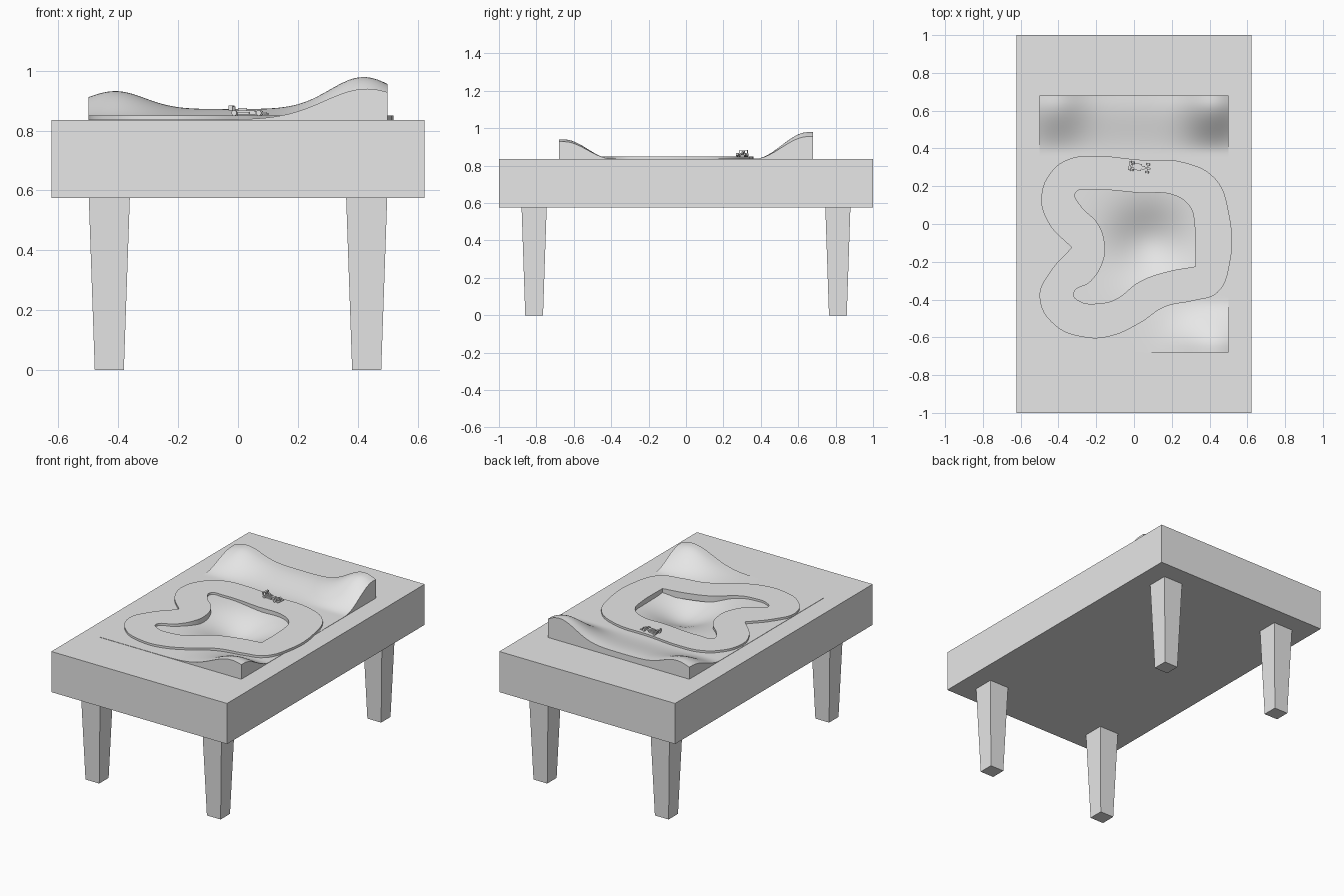
import bpy, bmesh, math
from mathutils import Matrix, Vector

old = bpy.data.objects.get("Cube")
if old:
    bpy.data.objects.remove(old, do_unlink=True)

grey = bpy.data.materials.new("plain_grey")
grey.use_nodes = True
GREY = (0.8, 0.8, 0.8, 1)
grey.diffuse_color = GREY
grey.node_tree.nodes["Principled BSDF"].inputs["Base Color"].default_value = GREY

TOP, UNDER = 0.835, 0.575
HALF_X, HALF_Y = 0.5, 0.68


def finish(name, bm):
    bmesh.ops.recalc_face_normals(bm, faces=bm.faces)
    mesh = bpy.data.meshes.new(name)
    bm.to_mesh(mesh)
    bm.free()
    mesh.materials.append(grey)
    ob = bpy.data.objects.new(name, mesh)
    bpy.context.collection.objects.link(ob)
    return ob


def smooth(ob, degrees):
    bpy.ops.object.select_all(action='DESELECT')
    ob.select_set(True)
    bpy.context.view_layer.objects.active = ob
    bpy.ops.object.shade_smooth_by_angle(angle=math.radians(degrees))


def box(bm, centre, size, taper=1):
    made = bmesh.ops.create_cube(bm, size=1)["verts"]
    for v in made:
        k = taper if v.co.z < 0 else 1
        v.co = Vector(centre) + Vector((v.co.x * size[0] * k, v.co.y * size[1] * k, v.co.z * size[2]))


# Table body, with an opening in the top for the landscape
bm = bmesh.new()
box(bm, (0, 0, (TOP + UNDER) / 2), (1.245, 2, TOP - UNDER))
bm.normal_update()
lid = max(bm.faces, key=lambda f: f.calc_center_median().z)
bmesh.ops.inset_individual(bm, faces=[lid], thickness=0.1)
for v in lid.verts:
    v.co.x = math.copysign(HALF_X, v.co.x)
    v.co.y = math.copysign(HALF_Y, v.co.y)
bmesh.ops.delete(bm, geom=[lid], context='FACES_ONLY')
finish("table_body", bm)

# Four tapered legs
for sx, side in ((-1, "right"), (1, "left")):
    for sy, end in ((-1, "front"), (1, "back")):
        bm = bmesh.new()
        box(bm, (sx * 0.43, sy * 0.812, UNDER / 2), (0.137, 0.134, UNDER), 0.71)
        finish(f"{end}_{side}_leg", bm)


# Landscape: back ridge, front hill and central hollow
def ease(a, b, t):
    t = min(max((t - a) / (b - a), 0), 1)
    return t * t * (3 - 2 * t)


def bell(t, centre, width):
    return math.exp(-((t - centre) / width) ** 2)


def height(x, y):
    ridge = 0.035 + 0.06 * bell(x, -0.41, 0.14) + 0.107 * bell(x, 0.42, 0.16)
    hill = 0.103 * bell(x, 0.43, 0.2)
    hollow = 0.09 * bell(x, 0.08, 0.2) * bell(y, -0.1, 0.19)
    return (TOP + 0.002 + ridge * ease(0.37, 0.65, y)
            + hill * ease(0.4, 0.65, -y) - hollow)


bm = bmesh.new()
bmesh.ops.create_grid(bm, x_segments=60, y_segments=80, size=1)
for v in bm.verts:
    v.co.x *= HALF_X
    v.co.y *= HALF_Y
    v.co.z = height(v.co.x, v.co.y)
rim = [e for e in bm.edges if e.is_boundary]
skirt = bmesh.ops.extrude_edge_only(bm, edges=rim)["geom"]
for v in skirt:
    if isinstance(v, bmesh.types.BMVert):
        v.co.z = TOP - 0.02
land = finish("landscape", bm)
smooth(land, 40)

# Race track: filled outline with a hole, raised above the ground
outer = [(-.21, .36), (.03, .34), (.27, .325), (.43, .24), (.5, .07), (.505, -.22),
         (.44, -.365), (.32, -.405), (.16, -.44), (.03, -.525), (-.13, -.595),
         (-.26, -.6), (-.42, -.535), (-.5, -.385), (-.445, -.255), (-.33, -.125),
         (-.455, .01), (-.49, .15), (-.43, .285), (-.34, .345)]
inner = [(-.31, .165), (-.23, .18), (.03, .165), (.22, .15), (.3, .085), (.32, 0),
         (.325, -.225), (.165, -.255), (.03, -.305), (-.1, -.4), (-.18, -.42),
         (-.285, -.41), (-.32, -.37), (-.23, -.305), (-.165, -.2), (-.155, -.11),
         (-.19, 0), (-.285, .1)]
corners = {outer[15], inner[6]}
curve = bpy.data.curves.new("race_track", 'CURVE')
curve.dimensions = '2D'
curve.fill_mode = 'BOTH'
curve.resolution_u = 6
curve.extrude = 0.02
for loop in (outer, inner):
    spline = curve.splines.new('BEZIER')
    spline.bezier_points.add(len(loop) - 1)
    spline.use_cyclic_u = True
    for point, xy in zip(spline.bezier_points, loop):
        point.co = (*xy, 0)
        kind = 'VECTOR' if xy in corners else 'AUTO'
        point.handle_left_type = point.handle_right_type = kind
curve.materials.append(grey)
track = bpy.data.objects.new("race_track", curve)
track.location.z = TOP - 0.005
bpy.context.collection.objects.link(track)
bpy.ops.object.select_all(action='DESELECT')
track.select_set(True)
bpy.context.view_layer.objects.active = track
bpy.ops.object.convert(target='MESH')
smooth(bpy.context.object, 35)

# Small open-wheel car, nose towards +x
place = Matrix.Translation((0.035, 0.3, TOP + 0.015)) @ Matrix.Rotation(math.radians(-8), 4, 'Z')
bm = bmesh.new()
box(bm, (-0.012, 0, 0.011), (0.07, 0.018, 0.014))
box(bm, (-0.015, 0, 0.008), (0.04, 0.036, 0.009))
box(bm, (-0.02, 0, 0.02), (0.03, 0.008, 0.01))
box(bm, (0.04, 0, 0.009), (0.045, 0.009, 0.007))
box(bm, (0.06, 0, 0.005), (0.012, 0.05, 0.003))
box(bm, (-0.057, 0, 0.03), (0.012, 0.044, 0.003))
for s in (-1, 1):
    box(bm, (-0.057, s * 0.021, 0.026), (0.014, 0.002, 0.016))
    box(bm, (-0.05, s * 0.006, 0.02), (0.01, 0.003, 0.02))
bm.transform(place)
finish("car_body", bm)

# Wheels
bm = bmesh.new()
for x in (-0.045, 0.038):
    for s in (-1, 1):
        bmesh.ops.create_cone(bm, cap_ends=True, segments=16, radius1=0.009, radius2=0.009, depth=0.01,
                              matrix=Matrix.Translation((x, s * 0.021, 0.009)) @ Matrix.Rotation(math.pi / 2, 4, 'X'))
    box(bm, (x, 0, 0.009), (0.003, 0.036, 0.003))
bm.transform(place)
smooth(finish("car_wheels", bm), 40)
